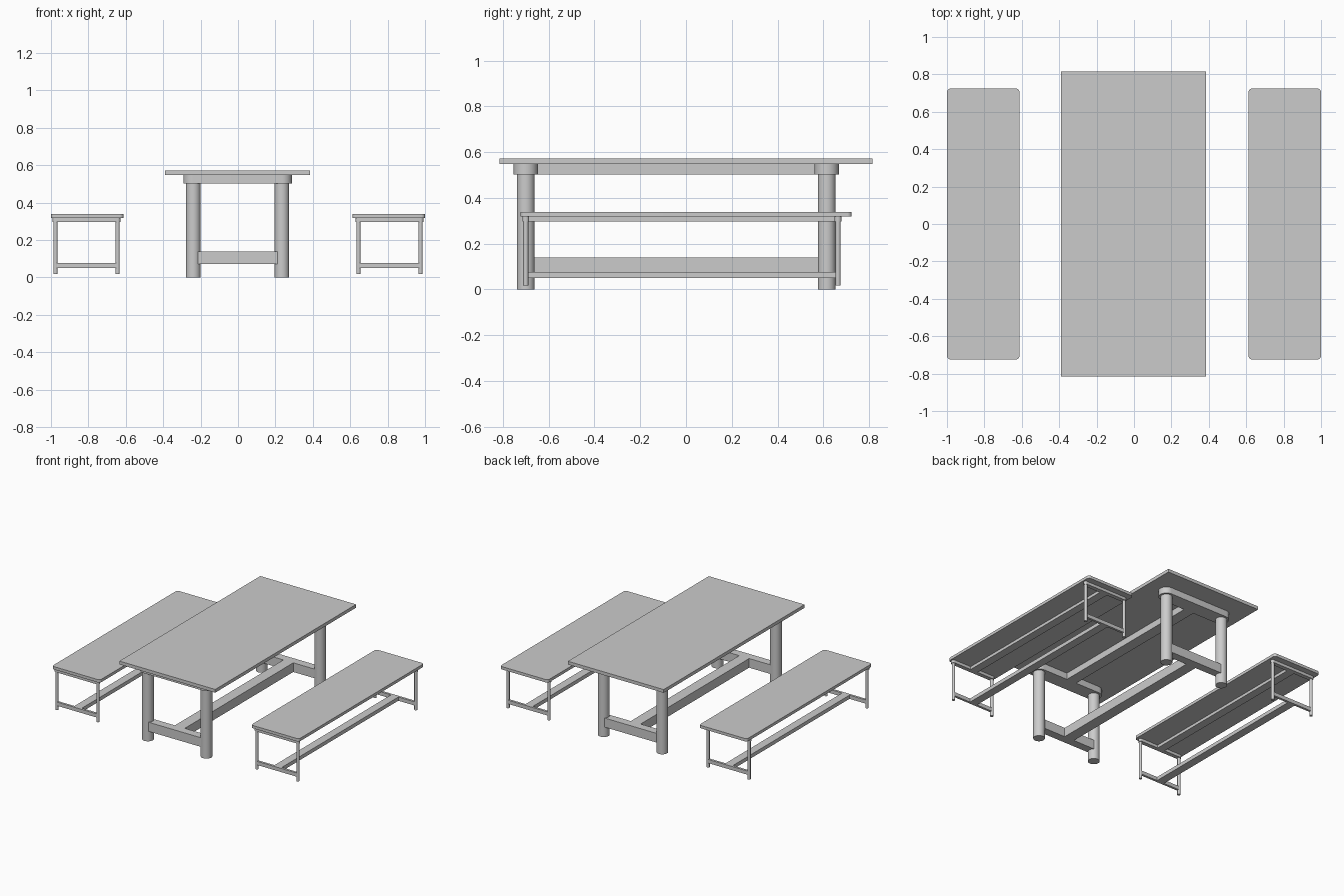
import bpy, bmesh, math

if "Cube" in bpy.data.objects:
    bpy.data.objects.remove(bpy.data.objects["Cube"])


def slab(name, x, y, z, r=0.0, seg=10):
    """Flat board from (min, max) ranges, with plan corners rounded by r."""
    pts = []
    corners = [(x[1] - r, y[1] - r), (x[0] + r, y[1] - r),
               (x[0] + r, y[0] + r), (x[1] - r, y[0] + r)]
    for i, (cx, cy) in enumerate(corners):
        for k in range(seg + 1 if r else 1):
            a = math.pi / 2 * (i + k / seg)
            pts.append((cx + r * math.cos(a), cy + r * math.sin(a), z[0]))
    bm = bmesh.new()
    face = bm.faces.new([bm.verts.new(p) for p in pts])
    ext = bmesh.ops.extrude_face_region(bm, geom=[face])
    top = [v for v in ext["geom"] if isinstance(v, bmesh.types.BMVert)]
    bmesh.ops.translate(bm, verts=top, vec=(0, 0, z[1] - z[0]))
    bmesh.ops.remove_doubles(bm, verts=bm.verts, dist=1e-5)
    bmesh.ops.recalc_face_normals(bm, faces=bm.faces)
    me = bpy.data.meshes.new(name)
    bm.to_mesh(me)
    bm.free()
    ob = bpy.data.objects.new(name, me)
    bpy.context.collection.objects.link(ob)
    if r:
        smooth(ob)
    return ob


def smooth(ob):
    bpy.ops.object.select_all(action='DESELECT')
    ob.select_set(True)
    bpy.context.view_layer.objects.active = ob
    bpy.ops.object.shade_smooth_by_angle(angle=math.radians(30))


def leg(name, x, y, z, r):
    bpy.ops.mesh.primitive_cylinder_add(
        vertices=32, radius=r, depth=z[1] - z[0], location=(x, y, (z[0] + z[1]) / 2))
    ob = bpy.context.object
    ob.name = name
    smooth(ob)


def trestle(name, cx, half, ys, leg_r, leg_z, cap_r, cap_z, low_z, low_t, rail_w):
    """Two leg pairs with rounded cap beams, cross rails and two long rails."""
    for y, end in zip(ys, ("front", "back")):
        for s, side in ((-1, "left"), (1, "right")):
            leg(f"{name}_{end}_{side}_leg", cx + s * half, y, leg_z, leg_r)
        # cap beam with half-round ends, centred over the legs
        slab(f"{name}_{end}_cap_beam", (cx - half - cap_r, cx + half + cap_r),
             (y - cap_r, y + cap_r), cap_z, cap_r * 0.999)
        # lower cross rail between the legs
        slab(f"{name}_{end}_cross_rail", (cx - half, cx + half),
             (y - low_t / 2, y + low_t / 2), low_z)
    xr = (cx - rail_w / 2, cx + rail_w / 2)
    # long rails, upper and lower
    slab(f"{name}_upper_rail", xr, (ys[0] + cap_r, ys[1] - cap_r), cap_z)
    slab(f"{name}_lower_rail", xr, (ys[0] + low_t / 2, ys[1] - low_t / 2), low_z)


# table
slab("table_top", (-0.39, 0.386), (-0.815, 0.815), (0.549, 0.573))
trestle("table", -0.002, 0.237, (-0.70, 0.615), 0.039, (0, 0.502),
        0.053, (0.502, 0.549), (0.073, 0.14), 0.06, 0.08)

# benches, mirrored about the table
for s, side in ((-1, "left"), (1, "right")):
    slab(f"{side}_bench_seat", tuple(sorted((s * 0.612, s * 1.0))),
         (-0.724, 0.724), (0.318, 0.339), 0.02)
    trestle(f"{side}_bench", s * 0.81, 0.166, (-0.70, 0.664), 0.011, (0.018, 0.297),
            0.015, (0.297, 0.318), (0.05, 0.077), 0.017, 0.06)
